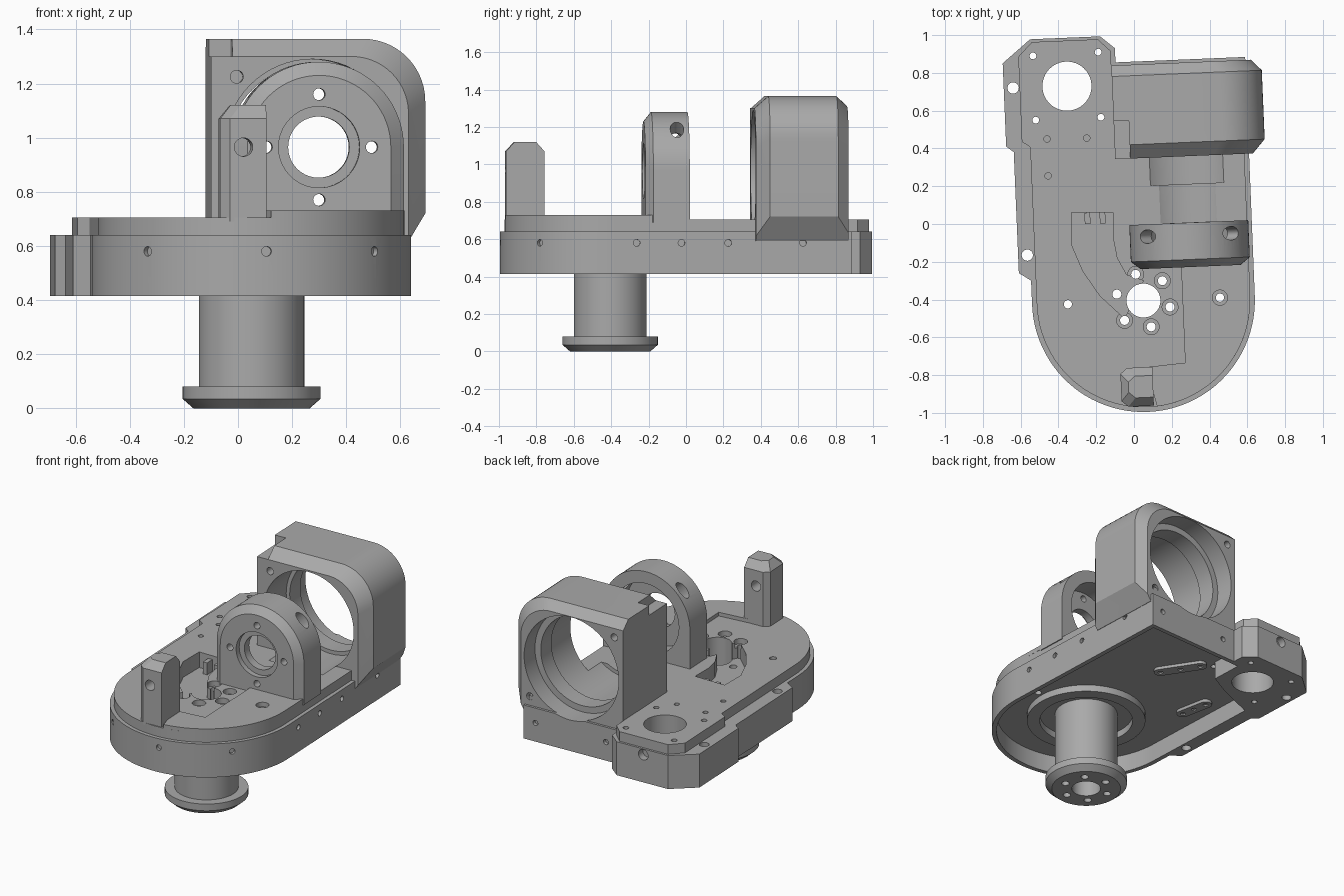
import bpy, bmesh
from math import pi, sin, cos, radians
from mathutils import Vector, Matrix

if "Cube" in bpy.data.objects:
    bpy.data.objects.remove(bpy.data.objects["Cube"])

YAW = Matrix.Rotation(radians(2.4), 4, 'Z')   # whole assembly sits slightly turned
HUB = (0.033, -0.407)                         # spindle axis
OPT_X, OPT_Z = 0.29, 0.965                    # bore axis, runs along y
parts, cutters = [], []

gray = bpy.data.materials.new("machined_gray")
gray.use_nodes = True
gray.diffuse_color = (0.4, 0.4, 0.4, 1)
gray.node_tree.nodes["Principled BSDF"].inputs["Base Color"].default_value = (0.4, 0.4, 0.4, 1)


def add(name, bm, cutter=False):
    bmesh.ops.recalc_face_normals(bm, faces=bm.faces)
    me = bpy.data.meshes.new(name)
    bm.to_mesh(me)
    bm.free()
    me.materials.append(gray)
    ob = bpy.data.objects.new(name, me)
    bpy.context.collection.objects.link(ob)
    ob.hide_render = cutter
    (cutters if cutter else parts).append(ob)
    return ob


def loft(name, rings, cutter=False):
    bm = bmesh.new()
    loops = [[bm.verts.new(p) for p in ring] for ring in rings]
    n = len(loops[0])
    for a, b in zip(loops, loops[1:]):
        for i in range(n):
            j = (i + 1) % n
            bm.faces.new((a[i], a[j], b[j], b[i]))
    bm.faces.new(loops[0])
    bm.faces.new(loops[-1])
    return add(name, bm, cutter)


def prism(name, pts, z0, z1, cutter=False):
    return loft(name, [[(x, y, z) for x, y in pts] for z in (z0, z1)], cutter)


def box(name, x, y, z, cutter=False):
    return prism(name, [(x[0], y[0]), (x[1], y[0]), (x[1], y[1]), (x[0], y[1])], *z, cutter)


def arc(cx, cy, r, a0, a1, n=24):
    return [(cx + r * cos(radians(a0 + (a1 - a0) * i / n)),
             cy + r * sin(radians(a0 + (a1 - a0) * i / n))) for i in range(n + 1)]


def hole(p, d, r, length, stretch=1, n=32):
    """Cutter cylinder centred on p along direction d."""
    d = Vector(d).normalized()
    bm = bmesh.new()
    bmesh.ops.create_cone(bm, cap_ends=True, segments=n, radius1=r, radius2=r, depth=length,
                          matrix=Matrix.Translation(p) @ d.to_track_quat('Z', 'Y').to_matrix().to_4x4()
                          @ Matrix.Diagonal((stretch, 1, 1, 1)))
    return add("cutter", bm, True)


def bore(r, y0, y1, n=64):
    return hole((OPT_X, (y0 + y1) / 2, OPT_Z), (0, 1, 0), r, y1 - y0, n=n)


def lathe(name, profile, n=64):
    return loft(name, [[(x, y, z) for x, y in arc(*HUB, r, 0, 360 - 360 / n, n - 1)] for r, z in profile])


def cut(ob, tools):
    for t in tools:
        m = ob.modifiers.new("cut", 'BOOLEAN')
        m.object, m.operation, m.solver = t, 'DIFFERENCE', 'EXACT'
    bpy.context.view_layer.update()
    ev = ob.evaluated_get(bpy.context.evaluated_depsgraph_get())
    me = bpy.data.meshes.new_from_object(ev)
    ob.modifiers.clear()
    ob.data = me


def local(x, y, z=0):
    return YAW.inverted() @ Vector((x, y, z))


# Base tray with rear lobe, and the stepped deck above it
front = arc(*HUB, 0.59, -180, 0, 48)
base = prism("base_tray", front + [
    (0.625, 0.859), (-0.062, 0.859), (-0.062, 0.934), (-0.138, 1.0), (-0.509, 1.0),
    (-0.659, 0.879), (-0.659, 0.438), (-0.62, 0.407), (-0.62, -0.234), (-0.557, -0.277)], 0.415, 0.64)
deck = prism("deck", arc(*HUB, 0.565, -180, 0, 48) + [
    (0.6, 0.84), (-0.085, 0.84), (-0.085, 0.92), (-0.15, 0.985), (-0.5, 0.985),
    (-0.575, 0.91), (-0.575, 0.46), (-0.532, 0.43)], 0.639, 0.705)
plateau = prism("raised_pad", arc(*HUB, 0.565, -85, 0, 24) + [
    (0.6, -0.15), (0.24, -0.15), (0.24, -0.745), (0.03, -0.76)], 0.7, 0.73)

# Spindle with chamfered end flange and ring on the tray floor
spindle = lathe("spindle", [(0.215, 0), (0.255, 0.035), (0.255, 0.08), (0.195, 0.08), (0.195, 0.6)])
ring = lathe("bearing_ring", [(0.37, 0.49), (0.37, 0.55)])


# Large rear housing, chamfered on its front and back rims
def housing_ring(y, d):
    r = 0.23 - d * 0.3
    pts = [(-0.085, 0.6), (0.627, 0.59), (0.71 - d, 0.72 - 1.6 * d)]
    pts += arc(0.71 - d - r, 1.365 - d - r, r, 0, 90, 14) + [(-0.085, 1.365 - d)]
    return [(x, y, z) for x, z in pts]


housing = loft("rear_housing", [housing_ring(0.347, 0.065), housing_ring(0.42, 0),
                                housing_ring(0.785, 0), housing_ring(0.843, 0.055)])


# Arched front ring mount
def mount_ring(y, d):
    pts = [(OPT_X - 0.315 + d, 0.69), (OPT_X + 0.315 - d, 0.69)] + arc(OPT_X, OPT_Z, 0.315 - d, 0, 180, 36)
    return [(x, y, z) for x, z in pts]


mount = loft("ring_mount", [mount_ring(-0.24, 0.05), mount_ring(-0.2, 0), mount_ring(-0.005, 0)])


# Front post with clipped corners
def post_ring(z, dx, dy):
    x0, x1, y0, y1 = -0.105 + dx, 0.065, -0.965 + dy, -0.76 - dy
    return [(x0 + 0.035, y0, z), (x1, y0, z), (x1, y1, z), (x0 + 0.035, y1, z),
            (x0, y1 - 0.03, z), (x0, y0 + 0.03, z)]


post = loft("front_post", [post_ring(0.69, 0, 0), post_ring(1.07, 0, 0), post_ring(1.12, 0.04, 0.045)])

# Spindle holes, shared by every layer they pass through
down = (0, 0, 1)
hub_holes = [hole((*HUB, 0.35), down, 0.09, 1.2)]
hub_sinks = []
for k in range(6):
    x, y = HUB[0] + 0.145 * cos(radians(44 + 60 * k)), HUB[1] + 0.145 * sin(radians(44 + 60 * k))
    hub_holes.append(hole((x, y, 0.35), down, 0.024, 1.2, n=20))
    hub_sinks.append(hole((x, y, 0.71), down, 0.042, 0.08, n=24))

# Vertical deck holes
deck_holes = [hole((-0.324, 0.744, 0.55), down, 0.13, 0.6, n=48)]
for x, y, r in [(-0.64, 0.72, 0.03), (-0.565, -0.165, 0.03), (-0.535, 0.89, 0.018), (-0.19, 0.91, 0.018),
                (-0.52, 0.55, 0.018), (-0.175, 0.565, 0.018), (-0.35, -0.425, 0.022), (0.455, -0.39, 0.022)]:
    deck_holes.append(hole(local(x, y, 0.55), down, r, 0.6, n=20))
for x, y in [(-0.46, 0.45), (-0.25, 0.455), (-0.455, 0.255), (-0.22, -0.22), (-0.16, -0.31)]:
    deck_holes.append(hole(local(x, y, 0.7), down, 0.017, 0.2, n=16))
sink = hole(local(0.455, -0.39, 0.73), down, 0.04, 0.06)

# Side screw holes around the rim
rim_holes = [hole((0.625, y, 0.58), (1, 0, 0), 0.018, 0.04, n=16) for y in (-0.29, -0.05, 0.2, 0.6)]
for a in (-133, -87, -42):
    d = Vector((cos(radians(a)), sin(radians(a)), 0))
    rim_holes.append(hole(Vector((*HUB, 0.58)) + d * 0.59, d, 0.018, 0.04, n=16))
rim_holes += [hole((x, 0.859, 0.54), (0, 1, 0), 0.018, 0.05, n=16) for x in (0.03, 0.54)]
rim_holes.append(hole((-0.33, 1.0, 0.6), (0, 1, 0), 0.035, 0.1))

# Underside recess and the curved pocket beside the spindle
recess = prism("cutter", arc(*HUB, 0.56, -180, 0, 48) + [
    (0.593, 0.83), (-0.12, 0.83), (-0.12, 0.62), (-0.26, 0.55), (-0.527, 0.45)], 0.3, 0.535, True)
pocket_outline = [(-0.33, 0.06), (-0.33, -0.11), (-0.27, -0.25), (-0.18, -0.38), (-0.05, -0.5), (0.05, -0.3),
                  (-0.04, -0.27), (-0.09, -0.18), (-0.11, -0.08), (-0.11, 0.06)]
pocket = prism("cutter", [local(x, y).xy for x, y in pocket_outline], 0.6, 0.9, True)

# Bores along the optical axis
housing_bores = [bore(0.3, 0.1, 1.1), bore(0.325, 0.2, 0.6), bore(0.342, 0.72, 1.1)]
trough = bore(0.3, -0.004, 0.4)
corner_notch = box("cutter", (-0.2, -0.005), (0.2, 0.55), (1.3, 1.5), True)
housing_screws = [hole((x, y, z), (0, 1, 0), 0.024, 0.12, n=20)
                  for x, y, z in [(0.01, 0.347, 1.225), (-0.02, 0.843, 1.25), (0.59, 0.843, 0.7)]]
mount_cuts = [bore(0.113, -0.5, 0.2), bore(0.15, -0.3, -0.205), bore(0.235, -0.15, 0.1)]
for k in range(4):
    x, z = 0.195 * cos(k * pi / 2), 0.195 * sin(k * pi / 2)
    mount_cuts.append(hole((OPT_X + x, -0.15, OPT_Z + z), (0, 1, 0), 0.022, 0.4, n=20))
for s in (-1, 1):
    slot = hole((0, 0, 0), down, 0.036, 0.18, stretch=1.6)
    slot.data.transform(Matrix.Translation((OPT_X + s * 0.21, -0.07, OPT_Z + 0.21))
                        @ Matrix.Rotation(s * pi / 4, 4, 'Y'))
    mount_cuts.append(slot)

cut(base, [recess, pocket, trough] + hub_holes + deck_holes + rim_holes + housing_bores)
cut(deck, [pocket, trough, sink] + hub_holes + hub_sinks + deck_holes + housing_bores)
cut(plateau, [sink, deck_holes[8]])
cut(spindle, hub_holes)
cut(ring, [hole((*HUB, 0.5), down, 0.29, 0.3, n=64)])
cut(housing, housing_bores + [corner_notch] + housing_screws)
cut(mount, mount_cuts)
cut(post, [hole((-0.02, -0.9, 0.965), (0, 1, 0), 0.034, 0.5)])

# Small tabs in the pocket and elongated pads under the tray
for i, x in enumerate((-0.26, -0.18)):
    box(f"pocket_tab_{i + 1}", (x, x + 0.03), (0.01, 0.07), (0.59, 0.68))
for i, (cx, cy, a, half) in enumerate([(0.0, 0.43, 121, 0.13), (-0.4, 0.12, 99, 0.09)]):
    pad = prism(f"underside_pad_{i + 1}", arc(half, 0, 0.04, -90, 90, 10) + arc(-half, 0, 0.04, 90, 270, 10),
                0.515, 0.54)
    pad.data.transform(Matrix.Translation((cx, cy, 0)) @ Matrix.Rotation(radians(a), 4, 'Z'))
    cut(pad, [hole((cx + t * cos(radians(a)), cy + t * sin(radians(a)), 0.51), down, 0.016, 0.03, n=16)
              for t in (-half, 0, half)])

# Finish: drop cutters, turn the assembly, shade
for c in cutters:
    bpy.data.objects.remove(c)
bpy.ops.object.select_all(action='DESELECT')
for ob in parts:
    ob.data.transform(YAW)
    ob.select_set(True)
bpy.context.view_layer.objects.active = base
bpy.ops.object.shade_smooth_by_angle(angle=radians(25))
